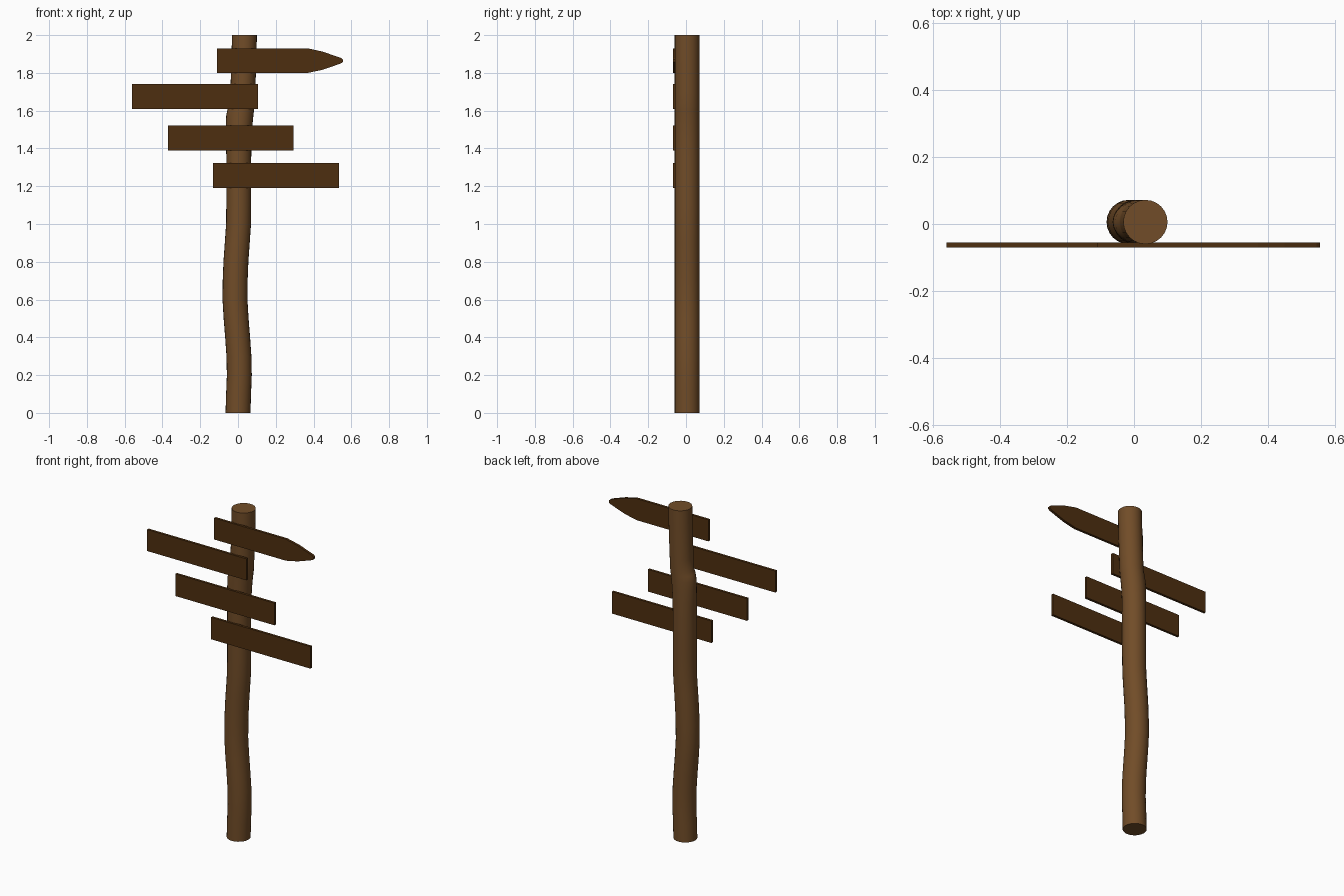
import bpy, bmesh, math

if "Cube" in bpy.data.objects:
    bpy.data.objects.remove(bpy.data.objects["Cube"])


def material(name, color):
    m = bpy.data.materials.new(name)
    m.diffuse_color = (*color, 1)
    m.use_nodes = True
    m.node_tree.nodes["Principled BSDF"].inputs["Base Color"].default_value = m.diffuse_color
    return m


POST = material("weathered brown", (0.165, 0.073, 0.021))
BOARD = material("dark brown", (0.076, 0.028, 0.005))


def finish(name, bm, mat):
    bmesh.ops.recalc_face_normals(bm, faces=bm.faces)
    me = bpy.data.meshes.new(name)
    bm.to_mesh(me)
    bm.free()
    ob = bpy.data.objects.new(name, me)
    bpy.context.collection.objects.link(ob)
    me.materials.append(mat)
    return ob


# Crooked post: round rings along a wavering centre line, (z, centre x)
path = [(0, 0.0), (0.1, 0.003), (0.2, 0.007), (0.3, 0.005), (0.4, -0.002),
        (0.5, -0.01), (0.6, -0.016), (0.7, -0.015), (0.8, -0.011),
        (0.9, -0.004), (1.0, 0.003), (1.1, 0.004), (1.2, 0.004), (1.35, 0.004),
        (1.45, 0.006), (1.52, 0.010), (1.57, 0.015), (1.605, 0.019),
        (1.625, 0.022), (1.7, 0.025), (1.8, 0.029), (1.9, 0.032), (2.0, 0.034)]
knot = {1.45: 0.003, 1.52: 0.008, 1.57: 0.012, 1.605: 0.009}
SIDES, R = 24, 0.066
bm = bmesh.new()
rings = []
for z, cx in path:
    ring = []
    for i in range(SIDES):
        a = 2 * math.pi * i / SIDES
        # the knot swells only the left side
        bulge = knot.get(z, 0) * max(0, -math.cos(a))
        ring.append(bm.verts.new((cx + (R + bulge) * math.cos(a),
                                  0.006 + R * math.sin(a), z)))
    rings.append(ring)
for lo, hi in zip(rings, rings[1:]):
    for i in range(SIDES):
        j = (i + 1) % SIDES
        bm.faces.new((lo[i], lo[j], hi[j], hi[i]))
bm.faces.new(rings[0])
bm.faces.new(rings[-1])
post = finish("post", bm, POST)
bpy.context.view_layer.objects.active = post
post.select_set(True)
bpy.ops.object.shade_smooth_by_angle(angle=math.radians(40))


# Sign boards: flat outlines in x, z given thickness
def board(name, outline, front=-0.07, back=-0.055):
    bm = bmesh.new()
    f = bm.faces.new([bm.verts.new((x, front, z)) for x, z in outline])
    ext = bmesh.ops.extrude_face_region(bm, geom=[f])
    for v in ext["geom"]:
        if isinstance(v, bmesh.types.BMVert):
            v.co.y = back
    return finish(name, bm, BOARD)


for name, x0, x1, z0, z1 in [("upper_board", -0.56, 0.105, 1.61, 1.74),
                             ("middle_board", -0.37, 0.294, 1.388, 1.522),
                             ("lower_board", -0.132, 0.534, 1.19, 1.323)]:
    board(name, [(x0, z0), (x1, z0), (x1, z1), (x0, z1)])

# Top board ends in a carved arrow point
board("arrow_board", [(-0.111, 1.80), (0.37, 1.80), (0.45, 1.817),
                      (0.545, 1.85), (0.556, 1.858), (0.556, 1.87),
                      (0.545, 1.879), (0.45, 1.912), (0.37, 1.93),
                      (-0.111, 1.93)])
